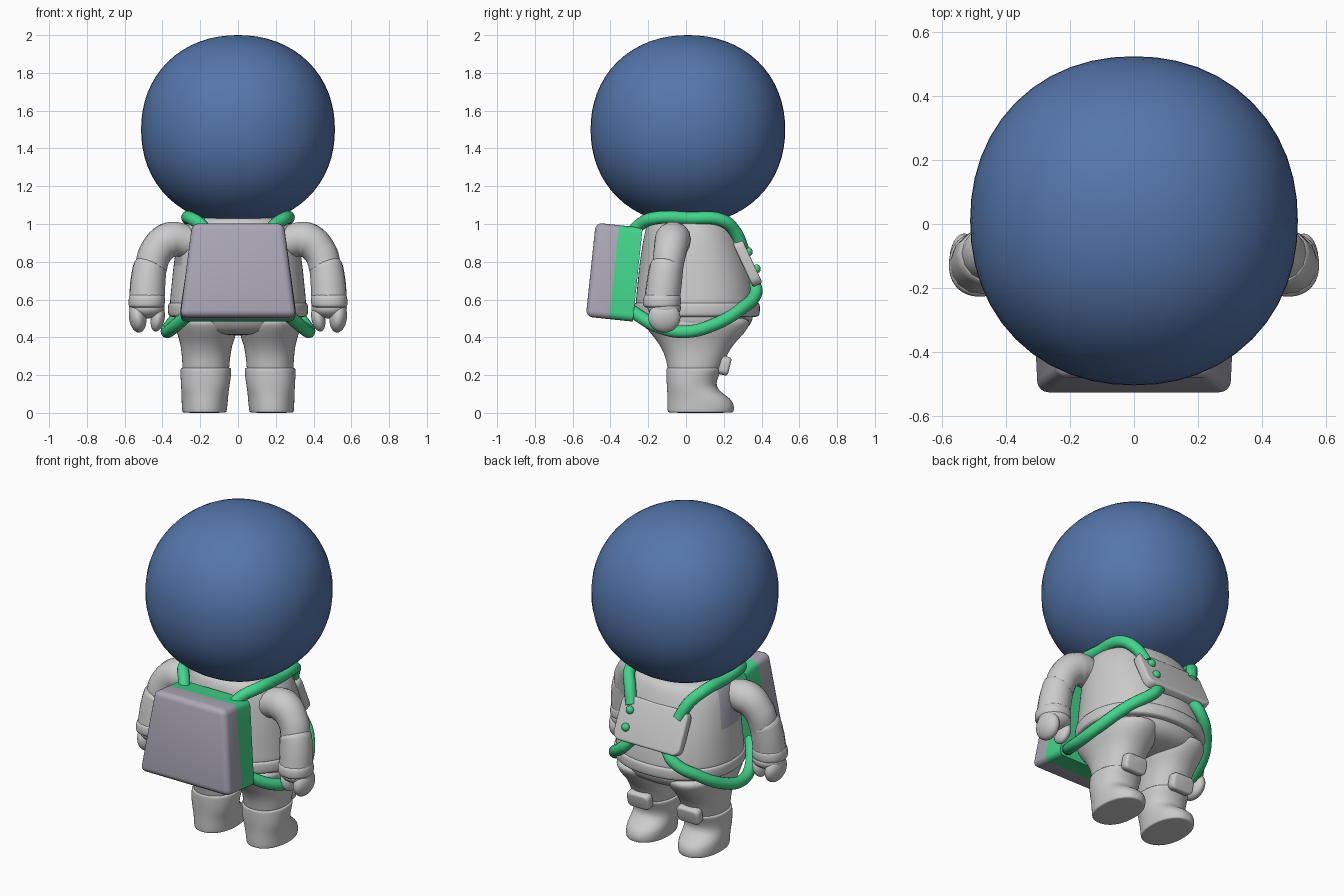
import bpy, bmesh, math
from mathutils import Vector, Matrix

cube = bpy.data.objects.get("Cube")
if cube:
    bpy.data.objects.remove(cube, do_unlink=True)


def material(name, rgb):
    m = bpy.data.materials.new(name)
    m.use_nodes = True
    m.diffuse_color = (*rgb, 1)
    m.node_tree.nodes["Principled BSDF"].inputs["Base Color"].default_value = (*rgb, 1)
    return m


BLUE = material("helmet blue", (0.09, 0.18, 0.41))
SUIT = material("suit grey", (0.6, 0.6, 0.6))
GREEN = material("strap green", (0.055, 0.66, 0.26))
PACK = material("pack mauve grey", (0.41, 0.39, 0.47))


def add_object(name, bm, mat, smooth=True):
    bmesh.ops.recalc_face_normals(bm, faces=bm.faces[:])
    mesh = bpy.data.meshes.new(name)
    bm.to_mesh(mesh)
    bm.free()
    mesh.materials.append(mat)
    for p in mesh.polygons:
        p.use_smooth = smooth
    ob = bpy.data.objects.new(name, mesh)
    bpy.context.collection.objects.link(ob)
    return ob


def superpoint(a, power):
    c, s = math.cos(a), math.sin(a)
    e = 2 / power
    return math.copysign(abs(c) ** e, c), math.copysign(abs(s) ** e, s)


def loft(name, rings, mat, power=2.2, seg=24):
    """Stack of rounded rings: (z, x min, x max, y min, y max)."""
    bm = bmesh.new()
    loops = []
    for z, x0, x1, y0, y1 in rings:
        pts = [superpoint(math.tau * i / seg, power) for i in range(seg)]
        loops.append([bm.verts.new(((x0 + x1) / 2 + (x1 - x0) / 2 * c,
                                    (y0 + y1) / 2 + (y1 - y0) / 2 * s, z)) for c, s in pts])
    for a, b in zip(loops, loops[1:]):
        for i in range(seg):
            j = (i + 1) % seg
            bm.faces.new((a[i], a[j], b[j], b[i]))
    bm.faces.new(loops[0])
    bm.faces.new(loops[-1])
    ob = add_object(name, bm, mat)
    sub = ob.modifiers.new("soften", "SUBSURF")
    sub.levels = sub.render_levels = 2
    return ob


def tube(name, points, radius, mat):
    """Round tube along a smooth path; points may carry a radius factor."""
    cu = bpy.data.curves.new(name, "CURVE")
    cu.dimensions = "3D"
    cu.bevel_depth = radius
    cu.bevel_resolution = 5
    cu.resolution_u = 10
    cu.use_fill_caps = True
    sp = cu.splines.new("BEZIER")
    sp.bezier_points.add(len(points) - 1)
    for bp, p in zip(sp.bezier_points, points):
        bp.co = p[:3]
        bp.radius = p[3] if len(p) > 3 else 1
        bp.handle_left_type = bp.handle_right_type = "AUTO"
    cu.materials.append(mat)
    ob = bpy.data.objects.new(name, cu)
    bpy.context.collection.objects.link(ob)
    return ob


def ball(name, centre, size, mat, power=2.0, tilt=0):
    bm = bmesh.new()
    bmesh.ops.create_uvsphere(bm, u_segments=48, v_segments=32, radius=1)
    for v in bm.verts:
        n = sum(abs(c) ** power for c in v.co) ** (1 / power)
        v.co = Vector([c / n * s for c, s in zip(v.co, size)])
    bm.transform(Matrix.Translation(centre) @ Matrix.Rotation(tilt, 4, "Y"))
    return add_object(name, bm, mat)


def plate(name, centre, size, tilt, mat, corner, edge):
    """Rounded-corner slab facing +y, leaning back by tilt."""
    bm = bmesh.new()
    bmesh.ops.create_cube(bm, size=1)
    bmesh.ops.scale(bm, vec=size, verts=bm.verts)
    along_y = [e for e in bm.edges if abs(e.verts[0].co.y - e.verts[1].co.y) > 1e-4]
    bmesh.ops.bevel(bm, geom=along_y, offset=corner, segments=5, profile=0.5, affect="EDGES")
    rim = [e for f in bm.faces if abs(f.normal.y) > 0.9 for e in f.edges]
    bmesh.ops.bevel(bm, geom=rim, offset=edge, segments=3, profile=0.5, affect="EDGES")
    bm.transform(Matrix.Translation(centre) @ Matrix.Rotation(tilt, 4, "X"))
    return add_object(name, bm, mat)


# Helmet
ball("helmet", (0, 0.01, 1.5), (0.513, 0.515, 0.5), BLUE, power=2.12)

# Torso, hem band and hips
torso = loft("torso", [
    (1.04, -0.22, 0.22, -0.16, 0.2), (1.02, -0.28, 0.28, -0.2, 0.25),
    (0.96, -0.31, 0.31, -0.22, 0.28), (0.88, -0.33, 0.33, -0.235, 0.31),
    (0.78, -0.345, 0.345, -0.25, 0.345), (0.68, -0.355, 0.355, -0.26, 0.37),
    (0.58, -0.365, 0.365, -0.27, 0.385), (0.54, -0.365, 0.365, -0.27, 0.385)], SUIT)
loft("jacket_hem", [
    (0.59, -0.36, 0.36, -0.265, 0.38), (0.58, -0.375, 0.375, -0.28, 0.395),
    (0.53, -0.375, 0.375, -0.28, 0.395), (0.51, -0.37, 0.37, -0.275, 0.388),
    (0.505, -0.34, 0.34, -0.25, 0.36)], SUIT)
loft("hips", [
    (0.56, -0.345, 0.345, -0.25, 0.36), (0.5, -0.345, 0.345, -0.25, 0.36),
    (0.45, -0.33, 0.33, -0.22, 0.335), (0.42, -0.29, 0.29, -0.18, 0.28),
    (0.41, -0.2, 0.2, -0.1, 0.18)], SUIT)

# Dark side patch on the jacket, below the shoulder
torso.data.materials.append(PACK)
for p in torso.data.polygons:
    c = p.center
    if c.x < -0.28 and -0.12 < c.y < 0.1 and 0.8 < c.z < 1.0:
        p.material_index = 1


def mirrored(rings, s):
    return [(z, min(s * a, s * b), max(s * a, s * b), y0, y1) for z, a, b, y0, y1 in rings]


for side, s in (("left", 1), ("right", -1)):
    # Legs, boots and knee pads
    loft(side + "_leg", mirrored([
        (0.52, 0.0, 0.34, -0.24, 0.35), (0.46, 0.0, 0.335, -0.22, 0.34),
        (0.41, 0.01, 0.32, -0.18, 0.3), (0.36, 0.03, 0.305, -0.14, 0.25),
        (0.3, 0.04, 0.298, -0.11, 0.215), (0.24, 0.045, 0.295, -0.1, 0.19),
        (0.2, 0.05, 0.29, -0.09, 0.17)], s), SUIT)
    loft(side + "_boot", mirrored([
        (0.24, 0.06, 0.28, -0.08, 0.16), (0.238, 0.035, 0.305, -0.105, 0.19),
        (0.225, 0.034, 0.306, -0.106, 0.19), (0.18, 0.038, 0.305, -0.105, 0.165),
        (0.135, 0.045, 0.302, -0.102, 0.16), (0.1, 0.05, 0.3, -0.1, 0.2),
        (0.07, 0.052, 0.3, -0.1, 0.245), (0.03, 0.056, 0.298, -0.1, 0.258),
        (0.004, 0.06, 0.296, -0.098, 0.252), (0, 0.065, 0.29, -0.093, 0.247)], s), SUIT)
    plate(side + "_knee_pad", (s * 0.17, 0.205, 0.25), (0.15, 0.055, 0.1),
          math.radians(-14), SUIT, 0.03, 0.015)

    # Arms: upper arm, sleeve, cuff
    tube(side + "_upper_arm", [
        (s * 0.24, -0.06, 0.9, 0.95), (s * 0.36, -0.07, 0.915, 1.1),
        (s * 0.435, -0.085, 0.85, 1.0), (s * 0.465, -0.1, 0.75, 0.95)], 0.088, SUIT)
    tube(side + "_sleeve", [
        (s * 0.46, -0.1, 0.785, 0.9), (s * 0.465, -0.103, 0.772, 1.0),
        (s * 0.477, -0.115, 0.69, 1.04), (s * 0.482, -0.125, 0.61, 1.05)], 0.09, SUIT)
    loft(side + "_cuff", mirrored([
        (0.63, 0.4, 0.565, -0.21, -0.04), (0.62, 0.384, 0.58, -0.228, -0.025),
        (0.565, 0.386, 0.582, -0.23, -0.025), (0.555, 0.4, 0.57, -0.215, -0.04)], s), SUIT)

    # Mitten hands: palm, fingers and thumb with a gap between
    ball(side + "_palm", (s * 0.482, -0.115, 0.555), (0.094, 0.088, 0.055), SUIT)
    ball(side + "_fingers", (s * 0.531, -0.115, 0.505), (0.046, 0.085, 0.08), SUIT,
         tilt=s * 0.12)
    ball(side + "_thumb", (s * 0.425, -0.115, 0.5), (0.036, 0.06, 0.07), SUIT,
         tilt=s * -0.2)

    # Harness straps
    tube(side + "_shoulder_strap", [
        (s * 0.16, -0.29, 0.95), (s * 0.2, -0.24, 1.0), (s * 0.25, -0.17, 1.03),
        (s * 0.265, 0.02, 1.03), (s * 0.25, 0.19, 1.02), (s * 0.2, 0.26, 0.96),
        (s * 0.16, 0.3, 0.87)], 0.034, GREEN)
    tube(side + "_waist_strap", [
        (s * 0.12, 0.36, 0.69), (s * 0.17, 0.37, 0.635), (s * 0.28, 0.29, 0.55),
        (s * 0.36, 0.13, 0.46), (s * 0.375, 0.0, 0.43), (s * 0.345, -0.13, 0.45),
        (s * 0.24, -0.29, 0.54)], 0.034, GREEN)

# Chest panel with two buttons
lean = math.radians(25)
panel_at = Vector((0, 0.325, 0.795))
plate("chest_panel", panel_at, (0.45, 0.055, 0.26), lean, SUIT, 0.045, 0.012)
for i, h in enumerate((0.05, -0.05)):
    offset = Matrix.Rotation(lean, 3, "X") @ Vector((0.15, 0.03, h))
    ball("panel_button_" + str(i + 1), panel_at + offset, (0.024, 0.022, 0.024), GREEN)


# Backpack: tapered, leaning box; outer half mauve, inner half green
bm = bmesh.new()
bmesh.ops.create_cube(bm, size=1)
bmesh.ops.bisect_plane(bm, geom=bm.verts[:] + bm.edges[:] + bm.faces[:],
                       plane_co=(0, 0, 0), plane_no=(0, 1, 0))
for v in bm.verts:
    x, y, z = v.co
    v.co = Vector((x * (0.55 - 0.13 * z), y * 0.25, z * 0.5))
outer = [e for e in bm.edges if any(v.co.y < -0.1 for v in e.verts)
         or (e.calc_face_angle(0) > 1 and all(v.co.y > -0.01 for v in e.verts)
             and any(v.co.y < 0.1 for v in e.verts))]
bmesh.ops.bevel(bm, geom=outer, offset=0.035, segments=4, profile=0.5, affect="EDGES")
green_faces = [f.calc_center_median().y > 0 for f in bm.faces]
bm.transform(Matrix.Translation((0, -0.38, 0.745)) @ Matrix.Rotation(math.radians(-6), 4, "X"))
pack = add_object("backpack", bm, PACK)
pack.data.materials.append(GREEN)
for p, green in zip(pack.data.polygons, green_faces):
    p.material_index = int(green)
bpy.context.view_layer.objects.active = pack
pack.select_set(True)
bpy.ops.object.shade_smooth_by_angle(angle=math.radians(35))
